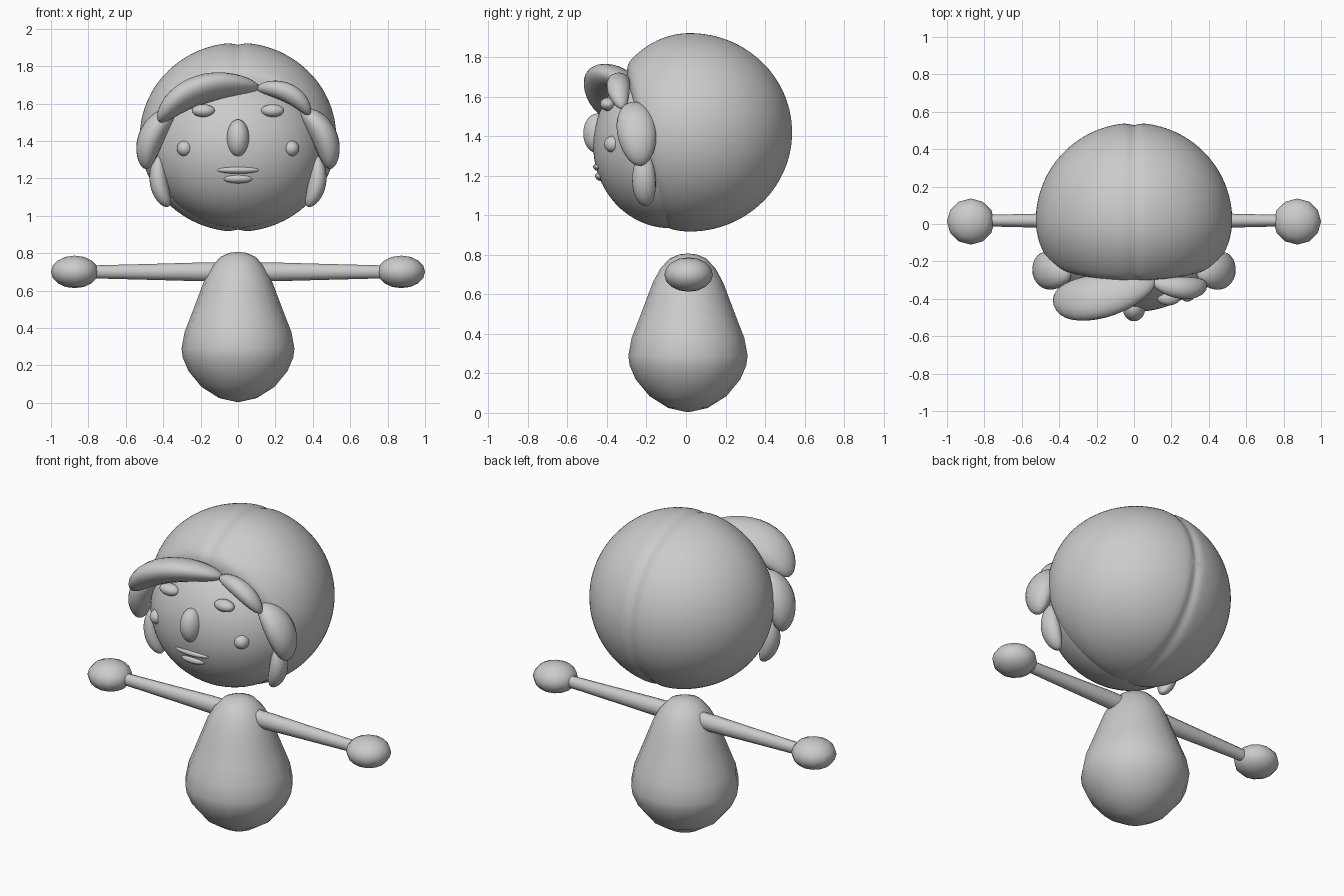
import bpy, bmesh, math
from mathutils import Vector

if "Cube" in bpy.data.objects:
    bpy.data.objects.remove(bpy.data.objects["Cube"])

grey = bpy.data.materials.new("plain grey")
grey.diffuse_color = (0.6, 0.6, 0.6, 1)
grey.use_nodes = True
grey.node_tree.nodes["Principled BSDF"].inputs["Base Color"].default_value = grey.diffuse_color


def finish(name, bm, angle=60):
    bmesh.ops.remove_doubles(bm, verts=bm.verts, dist=1e-5)
    bmesh.ops.recalc_face_normals(bm, faces=bm.faces)
    me = bpy.data.meshes.new(name)
    bm.to_mesh(me)
    bm.free()
    ob = bpy.data.objects.new(name, me)
    bpy.context.collection.objects.link(ob)
    me.materials.append(grey)
    bpy.ops.object.select_all(action='DESELECT')
    ob.select_set(True)
    bpy.context.view_layer.objects.active = ob
    bpy.ops.object.shade_smooth_by_angle(angle=math.radians(angle))
    return ob


def skin(name, rings):
    """Join equal rings of points into a closed surface."""
    bm = bmesh.new()
    vs = [[bm.verts.new(p) for p in r] for r in rings]
    n = len(vs[0])
    for a, b in zip(vs, vs[1:]):
        for i in range(n):
            j = (i + 1) % n
            bm.faces.new((a[i], a[j], b[j], b[i]))
    bm.faces.new(vs[0])
    bm.faces.new(vs[-1])
    return finish(name, bm)


def ellipsoid(name, c, r, seg=32, rings=20):
    bm = bmesh.new()
    bmesh.ops.create_uvsphere(bm, u_segments=seg, v_segments=rings, radius=1)
    for v in bm.verts:
        v.co = Vector(c) + v.co * Vector(r)
    return finish(name, bm)


def lobe(name, p0, p1, p2, wide, w, t, n=20, steps=20):
    """Rounded, tapered lock of hair swept along a bent path."""
    p0, p1, p2 = Vector(p0), Vector(p1), Vector(p2)
    rings = []
    for k in range(steps + 1):
        s = 0.5 - 0.5 * math.cos(math.pi * (0.01 + 0.98 * k / steps))
        c = p0 * (1 - s) ** 2 + p1 * 2 * s * (1 - s) + p2 * s * s
        tan = ((p1 - p0) * (1 - s) + (p2 - p1) * s).normalized()
        a = Vector(wide)
        a = (a - tan * a.dot(tan)).normalized()
        b = tan.cross(a)
        f = 2 * math.sqrt(s * (1 - s))
        rings.append([c + a * (w * f * math.cos(q)) + b * (t * f * math.sin(q))
                      for q in (2 * math.pi * i / n for i in range(n))])
    return skin(name, rings)


def mirror_x(p, side):
    return (p[0] * side, p[1], p[2])


# Pear-shaped body
profile = [(.01, .005), (.10, .025), (.195, .085), (.265, .17), (.295, .24), (.302, .29),
           (.285, .38), (.25, .47), (.212, .57), (.178, .66), (.14, .73), (.095, .78),
           (.045, .802), (.008, .806)]
skin("body", [[(r * math.cos(q), .01 + r * math.sin(q), z)
               for q in (2 * math.pi * i / 16 for i in range(16))] for r, z in profile])

# Arms and hands
for side, word in ((1, "right"), (-1, "left")):
    skin(word + "_arm", [[(side * x, .018 + .9 * r * math.cos(q), .70 + r * math.sin(q))
                          for q in (2 * math.pi * i / 12 for i in range(12))]
                         for x, r in ((.02, .05), (.2, .05), (.45, .043), (.8, .034))])
    ellipsoid(word + "_hand", (side * .873, .013, .70), (.127, .123, .087), 12, 8)

# Hair cap: globe with a centre groove, cut off by a slanted front plane
bm = bmesh.new()
bmesh.ops.create_uvsphere(bm, u_segments=128, v_segments=64, radius=1)
for v in bm.verts:
    x, y, z = v.co.x, v.co.z, v.co.y       # poles face front and back
    g = 1 - .022 * math.exp(-(x * .525 / .03) ** 2)
    x, y, z = x * .525, .02 + y * g * (.52 if y > 0 else .44), 1.42 + z * g * .505
    front = -.13 - .2 * (z - .98) / .79
    if y < front + .06:                     # soft rim
        y = front + .06 * math.exp((y - front - .06) / .06)
    v.co = (x, y, z)
finish("hair_cap", bm)

# Face
ellipsoid("face", (0, -.08, 1.355), (.46, .39, .42), 64, 40)
ellipsoid("nose", (0, -.45, 1.415), (.06, .07, .10))
ellipsoid("upper_lip", (0, -.435, 1.245), (.115, .035, .022))
ellipsoid("lower_lip", (0, -.425, 1.198), (.08, .035, .025))
for side, word in ((1, "right"), (-1, "left")):
    ellipsoid(word + "_eye", (side * .185, -.395, 1.562), (.062, .04, .034))
    ellipsoid(word + "_cheek", (side * .285, -.37, 1.36), (.042, .045, .042))

    # Side locks
    lobe(word + "_upper_lock", *[mirror_x(p, side) for p in
         ((.34, -.27, 1.56), (.50, -.25, 1.46), (.49, -.23, 1.25))], (0, 1, 0), .10, .07)
    lobe(word + "_lower_lock", *[mirror_x(p, side) for p in
         ((.42, -.21, 1.32), (.45, -.22, 1.16), (.37, -.20, 1.05))], (0, 1, 0), .06, .048)

# Fringe
lobe("big_fringe", (-.42, -.39, 1.50), (-.27, -.44, 1.75), (.11, -.30, 1.68),
     (0, -1, .35), .125, .072)
lobe("small_fringe", (.10, -.31, 1.68), (.30, -.37, 1.70), (.38, -.32, 1.54),
     (0, -1, .3), .06, .05)
